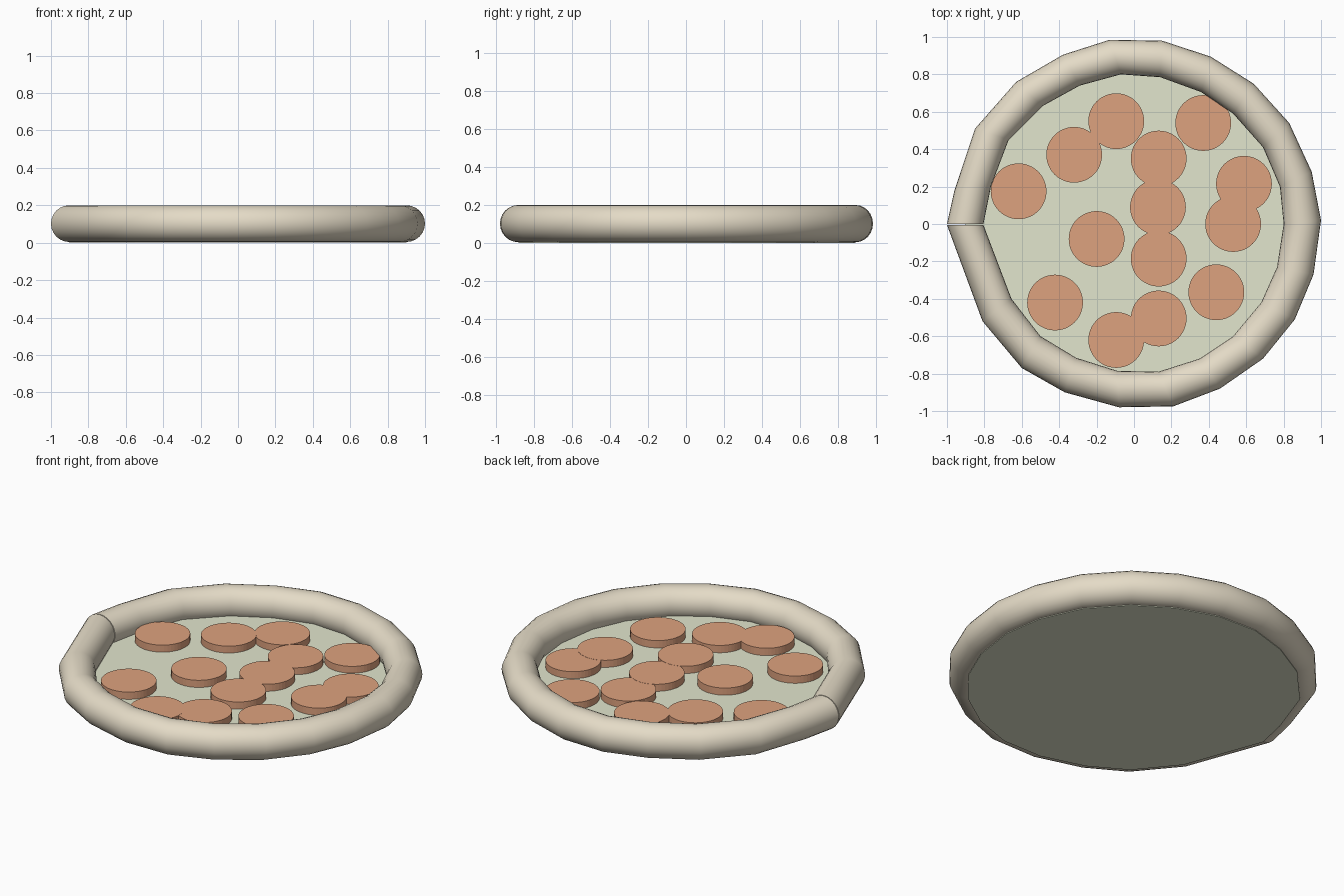
import bpy, bmesh
from math import sin, cos, tau

if "Cube" in bpy.data.objects:
    bpy.data.objects.remove(bpy.data.objects["Cube"])


def material(name, rgb):
    m = bpy.data.materials.new(name)
    m.diffuse_color = (*rgb, 1)
    m.use_nodes = True
    m.node_tree.nodes["Principled BSDF"].inputs["Base Color"].default_value = m.diffuse_color
    return m


def finish(bm, name, mat, smooth):
    bmesh.ops.recalc_face_normals(bm, faces=bm.faces)
    me = bpy.data.meshes.new(name)
    bm.to_mesh(me)
    bm.free()
    ob = bpy.data.objects.new(name, me)
    bpy.context.collection.objects.link(ob)
    me.materials.append(mat)
    for p in me.polygons:
        p.use_smooth = smooth
    return ob


def prism(name, outline, z0, z1, mat):
    bm = bmesh.new()
    face = bm.faces.new([bm.verts.new((x, y, z0)) for x, y in outline])
    ext = bmesh.ops.extrude_face_region(bm, geom=[face], use_keep_orig=True)
    verts = [g for g in ext["geom"] if isinstance(g, bmesh.types.BMVert)]
    bmesh.ops.translate(bm, verts=verts, vec=(0, 0, z1 - z0))
    return finish(bm, name, mat, False)


crust_mat = material("crust", (0.78, 0.71, 0.57))
cheese_mat = material("cheese", (0.76, 0.79, 0.61))
sausage_mat = material("sausage", (0.73, 0.36, 0.21))

# Crust: hand-rolled tube, outer and inner edge of each ring, open seam at -x
outer = [(-1, 0), (-.96, .18), (-.85, .51), (-.63, .76), (-.38, .905), (-.13, .985),
         (.15, .98), (.41, .895), (.64, .75), (.83, .54), (.95, .28), (1, .02),
         (.96, -.27), (.86, -.51), (.69, -.72), (.46, -.88), (.21, -.975),
         (-.08, -.98), (-.37, -.9), (-.6, -.77), (-.81, -.52), (-1, -.005)]
inner = [(-.805, 0), (-.765, .2), (-.67, .45), (-.49, .63), (-.29, .74), (-.07, .8),
         (.14, .785), (.36, .705), (.53, .59), (.69, .41), (.78, .2), (.8, 0),
         (.765, -.23), (.68, -.42), (.53, -.6), (.35, -.72), (.13, -.79),
         (-.09, -.785), (-.31, -.715), (-.5, -.6), (-.655, -.4), (-.805, -.005)]
N = 24
bm = bmesh.new()
rings = []
for (ox, oy), (ix, iy) in zip(outer, inner):
    ring = []
    for k in range(N):
        c, s = cos(tau * k / N), sin(tau * k / N)
        ring.append(bm.verts.new(((ox + ix) / 2 + (ox - ix) / 2 * c,
                                  (oy + iy) / 2 + (oy - iy) / 2 * c,
                                  0.102 + 0.098 * s)))
    rings.append(ring)
for a, b in zip(rings, rings[1:]):
    for k in range(N):
        bm.faces.new((a[k], a[(k + 1) % N], b[(k + 1) % N], b[k]))
bm.faces.new(rings[0])
bm.faces.new(rings[-1])
crust = finish(bm, "crust", crust_mat, True)
bpy.context.view_layer.objects.active = crust
crust.select_set(True)
bpy.ops.object.shade_smooth_by_angle(angle=0.7)
crust.select_set(False)

# Cheese base follows the crust centre line
centre = [((o[0] + i[0]) / 2, (o[1] + i[1]) / 2) for o, i in zip(outer, inner)][:-1]
prism("cheese_base", centre, 0, 0.055, cheese_mat)

# Sausage slices
spots = [(-.095, .55), (.37, .54), (-.32, .37), (.132, .35), (.588, .215),
         (-.617, .175), (.128, .09), (.53, 0), (-.2, -.08), (.132, -.185),
         (-.422, -.42), (.44, -.365), (.132, -.505), (-.095, -.62)]
for n, (x, y) in enumerate(spots):
    disc = [(x + .149 * cos(tau * k / 48), y + .149 * sin(tau * k / 48)) for k in range(48)]
    prism(f"sausage_slice_{n + 1}", disc, 0.03, 0.095 + 0.0003 * n, sausage_mat)
